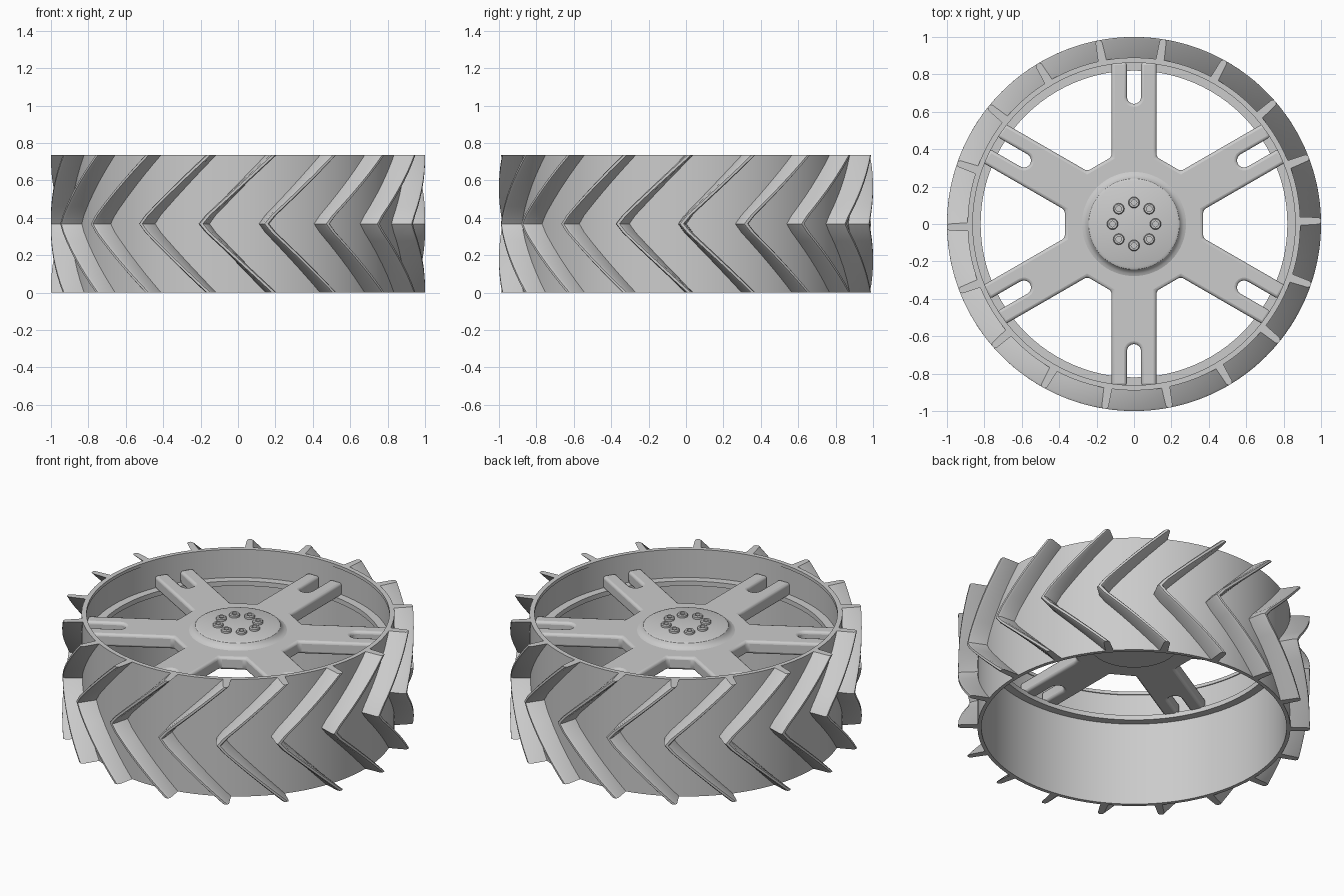
import bpy, bmesh, math
from math import sin, cos, radians, pi

cube = bpy.data.objects.get("Cube")
if cube:
    bpy.data.objects.remove(cube, do_unlink=True)

H = 0.735          # wheel width
DRUM_R = 0.89      # drum outer radius
TIP_R = 1.0        # lug tip radius

metal = bpy.data.materials.new("plain grey metal")
metal.use_nodes = True
GREY = (0.6, 0.6, 0.6, 1)
metal.diffuse_color = GREY
metal.node_tree.nodes["Principled BSDF"].inputs["Base Color"].default_value = GREY


def finish(bm, name, angle=30, bevel=0, segments=2):
    bmesh.ops.recalc_face_normals(bm, faces=bm.faces)
    mesh = bpy.data.meshes.new(name)
    bm.to_mesh(mesh)
    bm.free()
    mesh.materials.append(metal)
    ob = bpy.data.objects.new(name, mesh)
    bpy.context.collection.objects.link(ob)
    if bevel:
        mod = ob.modifiers.new("rounded edges", 'BEVEL')
        mod.width, mod.segments = bevel, segments
        mod.limit_method, mod.angle_limit = 'ANGLE', radians(40)
    bpy.ops.object.select_all(action='DESELECT')
    ob.select_set(True)
    bpy.context.view_layer.objects.active = ob
    bpy.ops.object.shade_smooth_by_angle(angle=radians(angle))
    return ob


def lathe(name, profile, steps=96, closed=False, centre=(0, 0)):
    bm = bmesh.new()
    verts = [bm.verts.new((r, 0, z)) for r, z in profile]
    pairs = list(zip(verts, verts[1:])) + ([(verts[-1], verts[0])] if closed else [])
    edges = [bm.edges.new(p) for p in pairs]
    bmesh.ops.spin(bm, geom=verts + edges, cent=(0, 0, 0), axis=(0, 0, 1),
                   angle=2 * pi, steps=steps, use_duplicate=False)
    bmesh.ops.remove_doubles(bm, verts=bm.verts, dist=1e-5)
    bmesh.ops.translate(bm, verts=bm.verts, vec=(*centre, 0))
    return finish(bm, name)


# Drum with inner flange that carries the spokes
lathe("drum", [(0.868, 0), (DRUM_R, 0), (DRUM_R, H), (0.862, H), (0.862, H - 0.02),
               (0.868, H - 0.02), (0.868, 0.555), (0.82, 0.555), (0.82, 0.525),
               (0.868, 0.525)], closed=True)

# Chevron lugs: horizontal slices swept up the drum, apex at half height
LUGS, APEX, SWEEP, SLICES = 18, radians(-2), radians(23), 16
SECTION = [(DRUM_R - 0.01, -0.026), (TIP_R - 0.012, -0.018), (TIP_R, -0.009),
           (TIP_R, 0.009), (TIP_R - 0.012, 0.018), (DRUM_R - 0.01, 0.026)]
for k in range(LUGS):
    bm = bmesh.new()
    rings = []
    for i in range(SLICES + 1):
        t = 2 * i / SLICES - 1
        a = APEX + 2 * pi * k / LUGS + SWEEP * max(abs(t), 0.03)
        rings.append([bm.verts.new((r * cos(a + s), r * sin(a + s), H * (t + 1) / 2))
                      for r, s in SECTION])
    for low, high in zip(rings, rings[1:]):
        for j in range(len(SECTION)):
            n = (j + 1) % len(SECTION)
            bm.faces.new((low[j], low[n], high[n], high[j]))
    bm.faces.new(rings[0])
    bm.faces.new(rings[-1])
    finish(bm, f"lug_{k + 1}")

# Spider: hub plate and six slotted spokes in one outline
W, SLOT, END, ROOT, NOTCH = 0.12, 0.038, 0.866, 0.68, 0.37
gap = (NOTCH - 2 * W) * math.tan(radians(30))
root_r = NOTCH * cos(radians(30)) + gap * sin(radians(30))
half = [(root_r, W), (root_r + 0.04, W), (END, W), (END, SLOT), (ROOT, SLOT)]
arc = [(ROOT - SLOT * sin(b), SLOT * cos(b)) for b in (pi * n / 8 for n in range(1, 8))]
outline = [(r, -s) for r, s in half] + [(r, -s) for r, s in arc] + half[::-1]
bm = bmesh.new()
verts = []
for k in range(6):
    a = radians(30 + 60 * k)
    verts += [bm.verts.new((r * cos(a) - s * sin(a), r * sin(a) + s * cos(a), 0.55))
              for r, s in outline]
plate = bm.faces.new(verts)
made = bmesh.ops.extrude_face_region(bm, geom=[plate])["geom"]
bmesh.ops.translate(bm, vec=(0, 0, 0.08),
                    verts=[v for v in made if isinstance(v, bmesh.types.BMVert)])
finish(bm, "spider", bevel=0.016, segments=3)

# Raised hub with a rounded foot
lathe("hub", [(0.0, 0.54), (0.25, 0.54), (0.285, 0.628), (0.265, 0.634), (0.25, 0.648),
              (0.243, 0.66), (0.23, 0.666), (0.0, 0.666)], steps=64)

# Ring of eight socket-head bolts
for k in range(8):
    a = 2 * pi * k / 8
    lathe(f"bolt_{k + 1}", [(0.03, 0.66), (0.03, 0.678), (0.025, 0.684), (0.015, 0.684),
                            (0.015, 0.67), (0.0, 0.67)], steps=20,
          centre=(0.115 * cos(a), 0.115 * sin(a)))
